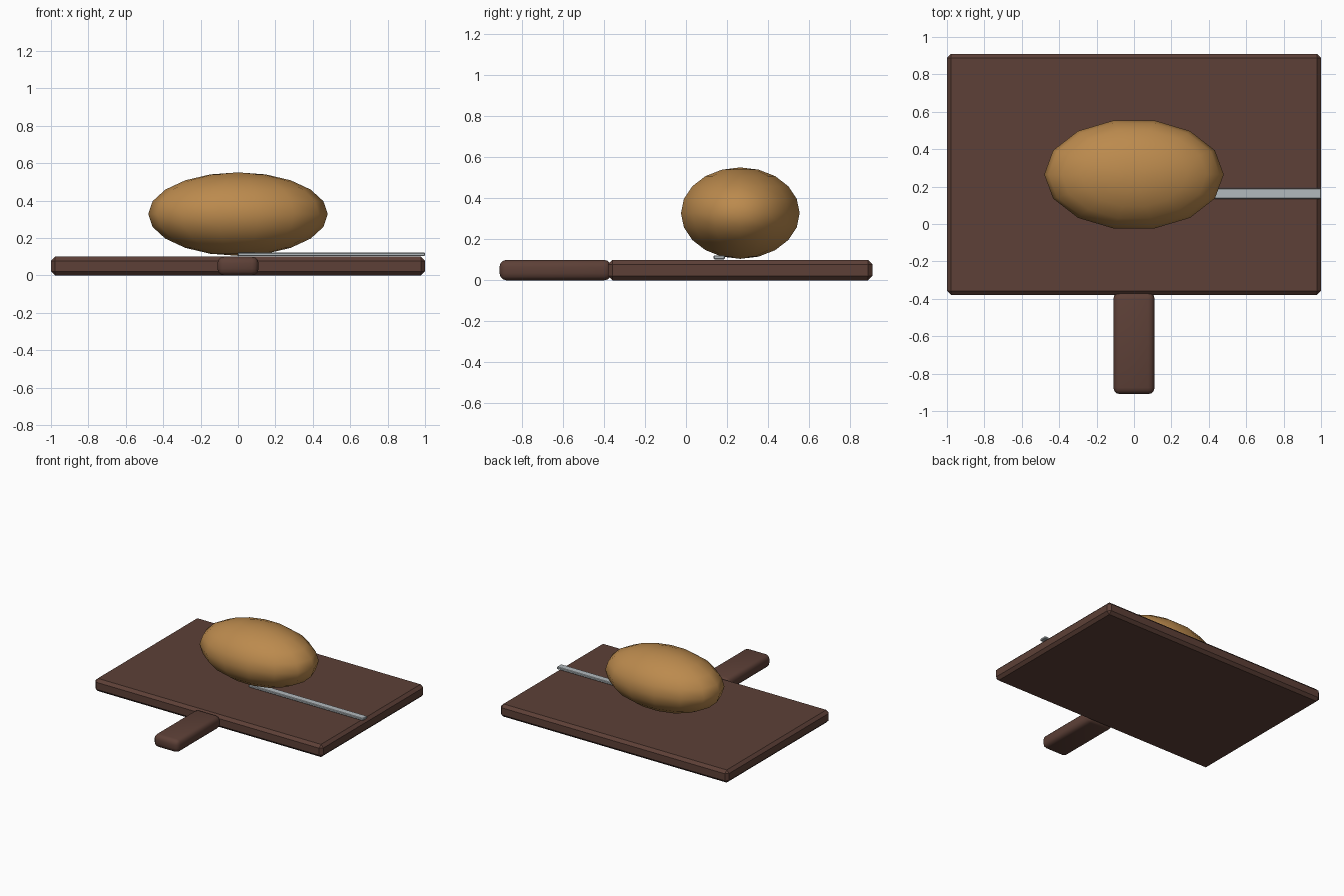
import bpy, bmesh
from mathutils import Matrix, Vector
from math import pi, radians

default = bpy.data.objects.get("Cube")
if default:
    bpy.data.objects.remove(default, do_unlink=True)


def material(name, rgb):
    m = bpy.data.materials.new(name)
    m.use_nodes = True
    m.diffuse_color = (*rgb, 1)
    m.node_tree.nodes["Principled BSDF"].inputs["Base Color"].default_value = (*rgb, 1)
    return m


def finish(bm, name, mat, smooth):
    mesh = bpy.data.meshes.new(name)
    bmesh.ops.recalc_face_normals(bm, faces=bm.faces)
    for f in bm.faces:
        f.smooth = smooth
    bm.to_mesh(mesh)
    bm.free()
    mesh.materials.append(mat)
    obj = bpy.data.objects.new(name, mesh)
    bpy.context.collection.objects.link(obj)
    return obj


def bevelled_box(name, low, high, mat, bevel, segments=1, smooth=False):
    low, high = Vector(low), Vector(high)
    bm = bmesh.new()
    bmesh.ops.create_cube(bm, size=1)
    bmesh.ops.scale(bm, vec=high - low, verts=bm.verts)
    bmesh.ops.translate(bm, vec=(low + high) / 2, verts=bm.verts)
    bmesh.ops.bevel(bm, geom=bm.edges[:], offset=bevel, segments=segments,
                    profile=0.5, affect='EDGES')
    return finish(bm, name, mat, smooth)


wood = material("dark_wood", (0.109, 0.051, 0.038))
crust = material("bread_crust", (0.50, 0.255, 0.075))
steel = material("steel", (0.45, 0.49, 0.51))

# Board with chamfered edges
bevelled_box("board", (-1, -0.38, 0), (1, 0.91, 0.10), wood, 0.022)

# Rounded handle on the front edge
bevelled_box("handle", (-0.11, -0.91, 0), (0.11, -0.365, 0.10), wood, 0.035, 3, True)

# Thin blade running under the loaf
bevelled_box("blade", (0, 0.135, 0.103), (1, 0.19, 0.122), steel, 0.004)

# Loaf: squashed sphere with vertices on its long axis
bm = bmesh.new()
bmesh.ops.create_uvsphere(bm, u_segments=14, v_segments=10, radius=1)
tip = max(bm.verts, key=lambda v: v.co.x).co
if tip.x < 0.99:
    bmesh.ops.rotate(bm, matrix=Matrix.Rotation(pi / 2, 3, 'Z'), verts=bm.verts)
bmesh.ops.scale(bm, vec=(0.48, 0.297, 0.223), verts=bm.verts)
bmesh.ops.translate(bm, vec=(0, 0.265, 0.328), verts=bm.verts)
finish(bm, "loaf", crust, True)
